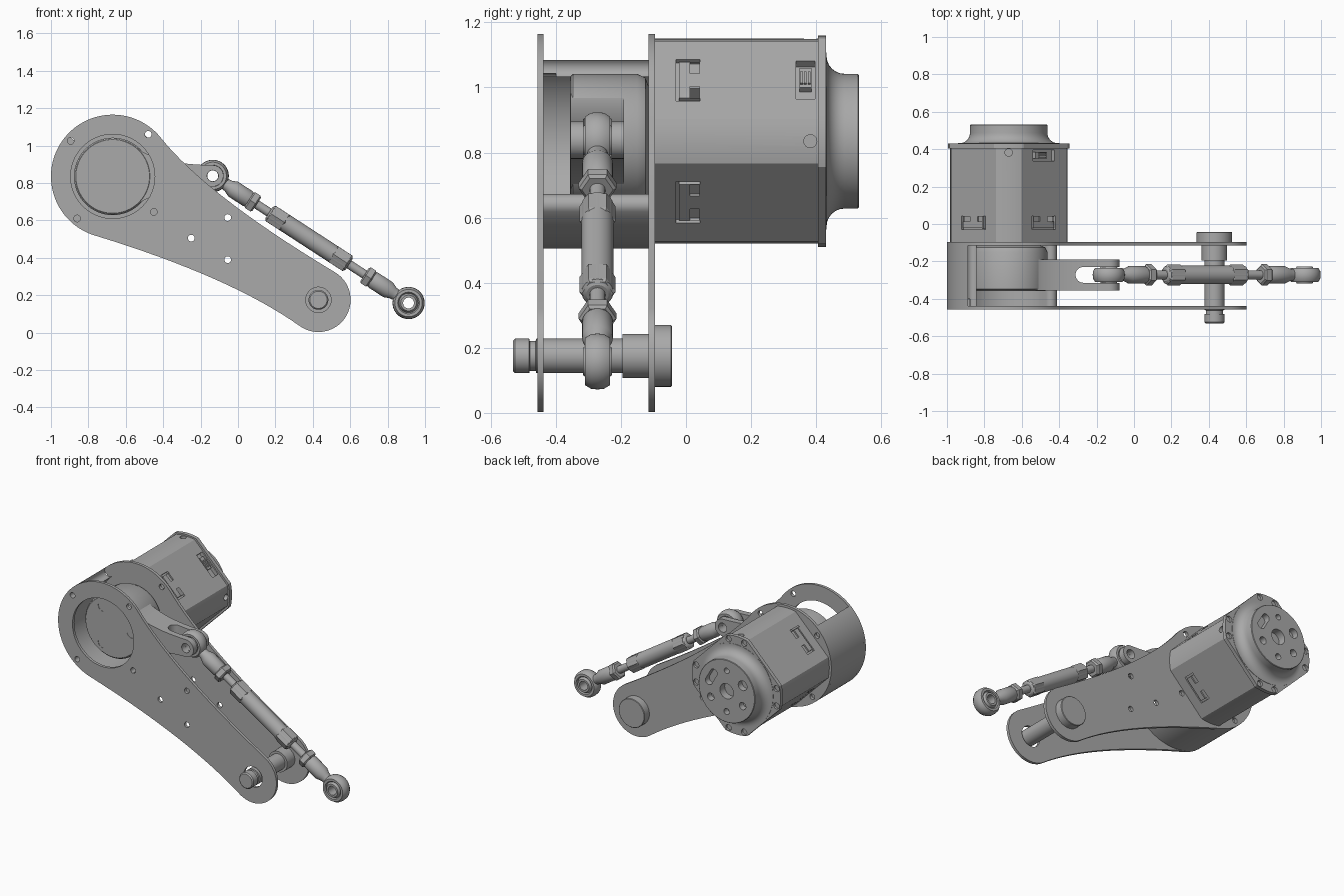
import bpy, bmesh
from math import cos, sin, pi, radians
from mathutils import Matrix, Vector

if "Cube" in bpy.data.objects:
    bpy.data.objects.remove(bpy.data.objects["Cube"], do_unlink=True)

GREY = (0.4, 0.4, 0.4, 1)
metal = bpy.data.materials.new("grey metal")
metal.use_nodes = True
metal.diffuse_color = GREY
metal.node_tree.nodes["Principled BSDF"].inputs["Base Color"].default_value = GREY

HUB = (-0.67, 0.835)
PIN = (0.43, 0.175)
LEVER_TIP = (-0.135, 0.838)
ROD_Y = -0.272
Y_AXIS = Matrix.Rotation(-pi / 2, 4, 'X')


def finish(name, bm):
    bmesh.ops.recalc_face_normals(bm, faces=bm.faces)
    mesh = bpy.data.meshes.new(name)
    bm.to_mesh(mesh)
    bm.free()
    mesh.materials.append(metal)
    ob = bpy.data.objects.new(name, mesh)
    bpy.context.collection.objects.link(ob)
    return ob


def prism(name, pts, y0, y1):
    """Extrude an x/z outline along y."""
    bm = bmesh.new()
    a = [bm.verts.new((x, y0, z)) for x, z in pts]
    b = [bm.verts.new((x, y1, z)) for x, z in pts]
    bm.faces.new(a)
    bm.faces.new(b)
    for i in range(len(pts)):
        j = (i + 1) % len(pts)
        bm.faces.new((a[i], a[j], b[j], b[i]))
    return finish(name, bm)


def lathe(name, prof, matrix, segs=48, closed=False):
    """Revolve (radius, height) points about the matrix's z axis."""
    bm = bmesh.new()
    rings = [[bm.verts.new(matrix @ Vector((r * cos(2 * pi * k / segs), r * sin(2 * pi * k / segs), h)))
              for k in range(segs)] for r, h in prof]
    pairs = list(zip(rings, rings[1:]))
    if closed:
        pairs.append((rings[-1], rings[0]))
    else:
        bm.faces.new(rings[0])
        bm.faces.new(rings[-1])
    for a, b in pairs:
        for k in range(segs):
            m = (k + 1) % segs
            bm.faces.new((a[k], a[m], b[m], b[k]))
    return finish(name, bm)


def on_y(c):
    return Matrix.Translation((c[0], 0, c[1])) @ Y_AXIS


def cyl(name, c, r, y0, y1, segs=32):
    return lathe(name, [(r, y0), (r, y1)], on_y(c), segs)


def box(name, size, matrix):
    bm = bmesh.new()
    bmesh.ops.create_cube(bm, size=1, matrix=matrix @ Matrix.Diagonal((*size, 1)))
    return finish(name, bm)


def cut(ob, cutters):
    bpy.context.view_layer.objects.active = ob
    for c in cutters:
        mod = ob.modifiers.new("cut", 'BOOLEAN')
        mod.operation = 'DIFFERENCE'
        mod.solver = 'EXACT'
        mod.object = c
        bpy.ops.object.modifier_apply(modifier=mod.name)
        bpy.data.objects.remove(c, do_unlink=True)


def polar(c, r, deg):
    return (c[0] + r * cos(radians(deg)), c[1] + r * sin(radians(deg)))


def arc(c, r, a0, a1, n=32):
    return [polar(c, r, a0 + (a1 - a0) * i / n) for i in range(n + 1)]


def bend(p, q, s, n=16):
    """Interior points of a quadratic curve from p to s, pulled to q."""
    ts = [i / n for i in range(1, n)]
    return [tuple((1 - t) ** 2 * p[k] + 2 * t * (1 - t) * q[k] + t * t * s[k] for k in (0, 1)) for t in ts]


# Side plates
big, small = arc(HUB, 0.33, 40, 253, 64), arc(PIN, 0.172, 235, 418)
outline = big + bend(big[-1], (-0.04, 0.298), small[0]) + small + bend(small[-1], (-0.17, 0.735), big[0])
screw_holes = [(-0.895, 1.025), (-0.48, 1.06), (-0.86, 0.61), (-0.45, 0.645),
               (-0.055, 0.615), (-0.25, 0.505), (-0.055, 0.39)]
for name, y0, y1 in (("front_plate", -0.457, -0.438), ("back_plate", -0.115, -0.095)):
    plate = prism(name, outline, y0, y1)
    cutters = [cyl("cutter", h, 0.018, y0 - 0.1, y1 + 0.012, 20) for h in screw_holes]
    if name == "front_plate":
        cutters += [cyl("cutter", HUB, 0.225, y0 - 0.1, y1 + 0.1, 64),
                    cyl("cutter", PIN, 0.068, y0 - 0.1, y1 + 0.1)]
    cut(plate, cutters)

# Curved spacer wall between the plates, with rounded ends
wall = arc(HUB, 0.33, 131, 319, 56) + arc(polar(HUB, 0.297, 319), 0.033, 319, 499, 12)[1:-1]
wall += arc(HUB, 0.264, 319, 131, 56) + arc(polar(HUB, 0.297, 131), 0.033, 311, 491 - 360 - 0, 12)[1:-1]
wall_ob = prism("spacer_wall", wall, -0.438, -0.115)
cut(wall_ob, [cyl("cutter", screw_holes[i], 0.018, -0.5, -0.4, 20) for i in (0, 2, 3)])

# Output hub and its fork lever
hub = lathe("output_hub", [(0.197, -0.357), (0.207, -0.347), (0.207, -0.15), (0.195, -0.125), (0.17, -0.115)],
            on_y(HUB), 64)
bolts = [polar(HUB, 0.14, a) for a in (0, 120, 240)]
cut(hub, [cyl("cutter", b, 0.036, -0.5, -0.33) for b in bolts])
for i, b in enumerate(bolts):
    lathe(f"hub_bolt_{i + 1}", [(0.017, -0.332), (0.017, -0.352), (0.028, -0.352), (0.028, -0.332)],
          on_y(b), 24, True)

root = arc(HUB, 0.2, 50, 310, 48)
tip = arc(LEVER_TIP, 0.057, -90, 90, 20)
lever = prism("fork_lever", root + bend(root[-1], (-0.43, 0.772), tip[0]) + tip
              + bend(tip[-1], (-0.43, 0.9), root[0]), -0.355, -0.19)
slot = Matrix.Translation((-0.27, ROD_Y, 0.835))
cut(lever, [cyl("cutter", LEVER_TIP, 0.03, -0.5, 0),
            box("cutter", (0.4, 0.085, 0.5), slot @ Matrix.Translation((0.2, 0, 0))),
            lathe("cutter", [(0.0425, -0.25), (0.0425, 0.25)], slot, 32)])

# Adjustable link rod
start = Vector((LEVER_TIP[0], ROD_Y, LEVER_TIP[1]))
end = Vector((0.912, ROD_Y, 0.158))
along = end - start
L = along.length
frame = Matrix.Translation(start) @ along.to_track_quat('Z', 'Y').to_matrix().to_4x4()
lathe("rod_thread", [(0.024, 0.2), (0.024, L - 0.2)], frame, 24)
half = L / 2 - 0.01
lathe("rod_sleeve", [(0.034, half - 0.255), (0.049, half - 0.245), (0.049, half + 0.245), (0.034, half + 0.255)],
      frame, 32)
for s in (-1, 1):
    lathe("sleeve_hex", [(0.048, half + s * 0.25), (0.056, half + s * 0.24), (0.056, half + s * 0.16),
                         (0.048, half + s * 0.15)], frame, 6)
flip = Matrix.Translation((0, 0, L)) @ Matrix.Rotation(pi, 4, 'X')
for name, m, c in (("upper", frame, start), ("lower", frame @ flip, end)):
    eye = Matrix.Translation(c) @ Y_AXIS
    lathe(name + "_rod_eye", [(0.052, -0.03), (0.058, -0.038), (0.073, -0.038), (0.084, -0.02), (0.086, 0),
                              (0.084, 0.02), (0.073, 0.038), (0.058, 0.038), (0.052, 0.03)], eye, 48, True)
    lathe(name + "_ball", [(0.029, -0.045), (0.042, -0.045), (0.052, -0.028), (0.056, 0),
                           (0.052, 0.028), (0.042, 0.045), (0.029, 0.045)], eye, 40, True)
    lathe(name + "_shank", [(0.03, 0.07), (0.034, 0.1), (0.047, 0.13), (0.047, 0.225), (0.04, 0.24)], m, 32)
    lathe(name + "_lock_nut", [(0.048, 0.232), (0.058, 0.24), (0.058, 0.272), (0.048, 0.28)], m, 6)

# Pivot pin
lathe("pivot_pin", [(0.046, -0.532), (0.053, -0.525), (0.053, -0.482), (0.046, -0.48), (0.046, -0.462),
                    (0.053, -0.46), (0.053, -0.195), (0.068, -0.195), (0.068, -0.1), (0.095, -0.1),
                    (0.095, -0.046), (0.092, -0.043)], on_y(PIN), 48)


# Motor housing: rounded square standing on its corner
def housing(r, half_arc):
    pts = []
    for a in (0, 90, 180, 270):
        pts += arc(HUB, r, a - half_arc, a + half_arc, 8)
    return pts


def on_flat(deg, d, y, shift=0):
    return (Matrix.Translation((HUB[0], y, HUB[1])) @ Matrix.Rotation(-radians(deg), 4, 'Y')
            @ Matrix.Translation((d, 0, shift)))


FLAT = 0.315 * cos(radians(32.5))
motor = prism("motor_housing", housing(0.315, 12.5), -0.095, 0.41)
cutters = []
for deg in (45, 135, 225, 315):
    cutters.append(box("cutter", (0.03, 0.008, 0.18), on_flat(deg, FLAT, -0.026)))
    for s in (-1, 1):
        cutters.append(box("cutter", (0.03, 0.07, 0.012), on_flat(deg, FLAT, 0.008, s * 0.084)))
        cutters.append(box("cutter", (0.018, 0.028, 0.05), on_flat(deg, FLAT, 0.027, s * 0.053)))
cutters.append(box("cutter", (0.05, 0.058, 0.165), on_flat(45, FLAT, 0.367)))
for deg in (0, 90):
    m = on_flat(deg, 0.315, 0.382) @ Matrix.Rotation(pi / 2, 4, 'Y')
    cutters.append(lathe("cutter", [(0.02, -0.03), (0.02, 0.03)], m, 24))
cut(motor, cutters)

# Cable socket in the upper flat
box("socket_body", (0.02, 0.036, 0.085), on_flat(45, FLAT - 0.014, 0.367, 0.015))
for s in (-1, 0, 1):
    box("socket_contact", (0.012, 0.008, 0.05), on_flat(45, FLAT - 0.004, 0.367 + s * 0.012, 0.01))

# Motor flange and end cap
flange = prism("motor_flange", housing(0.325, 14), 0.405, 0.43)
cut(flange, [cyl("cutter", polar(HUB, 0.3, a + s * 11), 0.02, 0.415, 0.5, 20)
             for a in (0, 90, 180, 270) for s in (-1, 1)])
cap = lathe("motor_end_cap", [(0.272, 0.425), (0.272, 0.432)]
            + [(0.262 - 0.055 * sin(radians(a)), 0.487 - 0.055 * cos(radians(a))) for a in range(0, 91, 15)]
            + [(0.207, 0.528), (0.204, 0.531)], on_y(HUB), 64)
holes = [cyl("cutter", HUB, 0.05, 0.48, 0.6)]
for a, r in ((90, 0.018), (150, 0.032), (210, 0.024), (270, 0.02), (330, 0.024)):
    holes.append(cyl("cutter", polar(HUB, 0.135, a), r, 0.49, 0.6, 24))
oval = arc(polar(HUB, 0.135, 45), 0.026, 45, 225, 10) + arc(polar(HUB, 0.135, 15), 0.026, 195, 375, 10)
holes.append(prism("cutter", oval, 0.49, 0.6))
cut(cap, holes)

# Crisp edges, smooth curves
bpy.ops.object.select_all(action='DESELECT')
for ob in bpy.context.scene.objects:
    if ob.type == 'MESH':
        ob.select_set(True)
        bpy.context.view_layer.objects.active = ob
bpy.ops.object.shade_smooth_by_angle(angle=radians(32))
